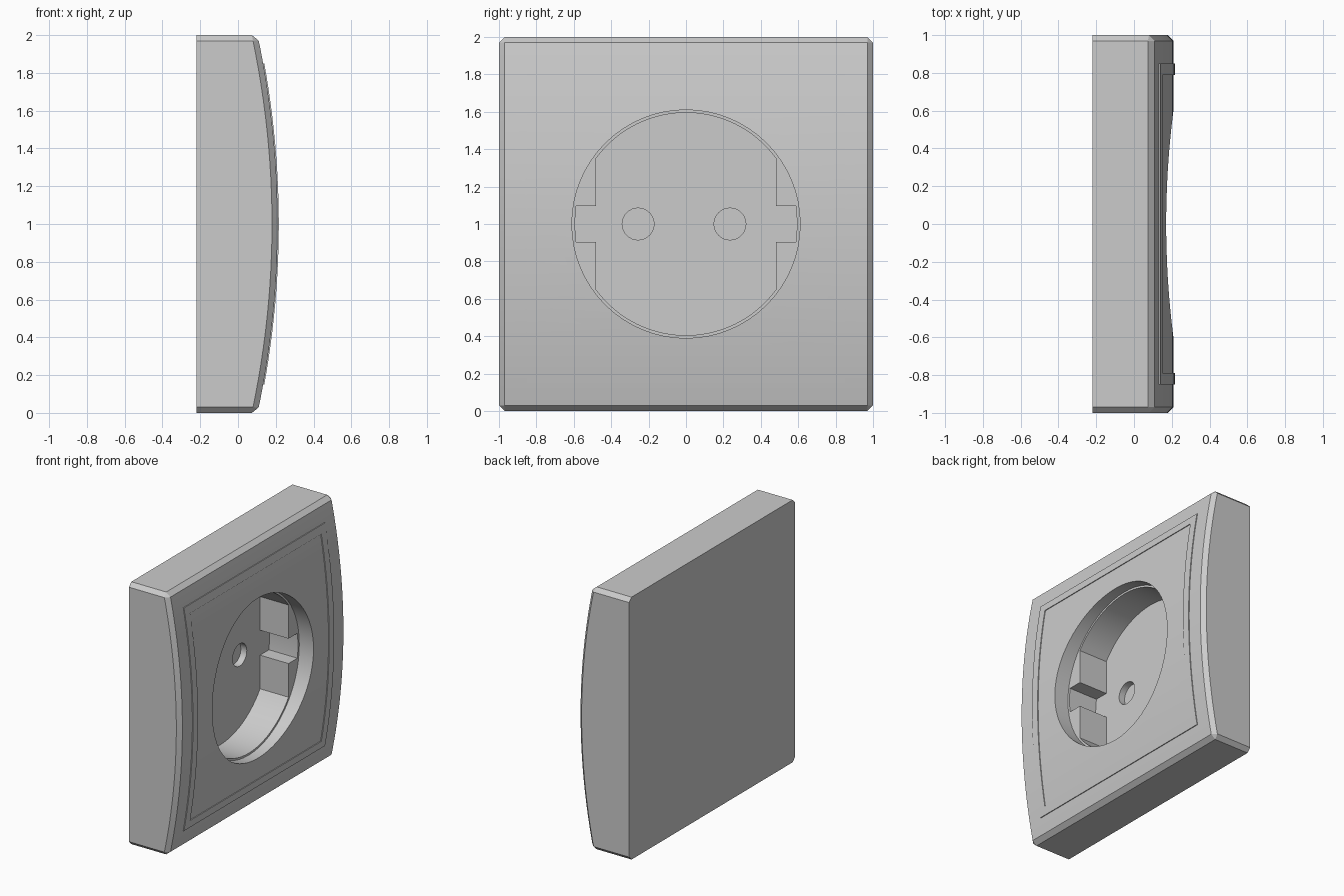
import bpy, bmesh, math
from mathutils import Vector

if "Cube" in bpy.data.objects:
    bpy.data.objects.remove(bpy.data.objects["Cube"])


def front_x(z, lift=0.0):
    """Bowed front surface: depth as a function of height."""
    return 0.21 - 0.1 * ((z - 1) / 0.97) ** 2 + lift


def prism(name, points, direction):
    """Extrude a closed loop of 3D points along a direction."""
    bm = bmesh.new()
    face = bm.faces.new([bm.verts.new(p) for p in points])
    new = bmesh.ops.extrude_face_region(bm, geom=[face])["geom"]
    bmesh.ops.translate(bm, vec=Vector(direction),
                        verts=[v for v in new if isinstance(v, bmesh.types.BMVert)])
    bmesh.ops.recalc_face_normals(bm, faces=bm.faces)
    mesh = bpy.data.meshes.new(name)
    bm.to_mesh(mesh)
    bm.free()
    obj = bpy.data.objects.new(name, mesh)
    bpy.context.collection.objects.link(obj)
    return obj


def bowed_slab(name, half_y, half_z, back, lift=0.0, steps=24):
    """Slab with a flat (or bowed, if back is None) rear and a bowed front."""
    zs = [1 - half_z + 2 * half_z * i / steps for i in range(steps + 1)]
    front = [(front_x(z, lift), -half_y, z) for z in zs]
    if back is None:
        rear = [(front_x(z, -0.02), -half_y, z) for z in reversed(zs)]
    else:
        rear = [(back, -half_y, zs[-1]), (back, -half_y, zs[0])]
    return prism(name, front + rear, (0, 2 * half_y, 0))


def disc(x, y, z, radius, sides):
    return [(x, y + radius * math.cos(2 * math.pi * i / sides),
             z + radius * math.sin(2 * math.pi * i / sides)) for i in range(sides)]


def cut(obj, cutter):
    cutter.hide_render = True
    mod = obj.modifiers.new("cut", 'BOOLEAN')
    mod.operation = 'DIFFERENCE'
    mod.solver = 'EXACT'
    mod.object = cutter
    bpy.context.view_layer.objects.active = obj
    bpy.ops.object.modifier_apply(modifier=mod.name)
    bpy.data.objects.remove(cutter)


def smooth(obj):
    bpy.ops.object.select_all(action='DESELECT')
    obj.select_set(True)
    bpy.context.view_layer.objects.active = obj
    bpy.ops.object.shade_smooth_by_angle(angle=math.radians(30))


BACK, FLOOR, LEDGE = -0.22, -0.15, 0.09

# Cover plate: bowed block, every sharp edge chamfered except around the back
plate = bowed_slab("cover_plate", 1.0, 1.0, BACK)
bm = bmesh.new()
bm.from_mesh(plate.data)
edges = [e for e in bm.edges if e.calc_face_angle(0) > math.radians(45)
         and not all(v.co.x < BACK + 0.001 for v in e.verts)]
bmesh.ops.bevel(bm, geom=edges, offset=0.03, offset_type='OFFSET', segments=1,
                profile=0.5, affect='EDGES')
bm.to_mesh(plate.data)
bm.free()

# Round recess down to the side ledges
cut(plate, prism("recess_cutter", disc(LEDGE, 0, 1, 0.61, 64), (0.4, 0, 0)))

# Plug well: circle with flat sides and a contact notch on each side
R, FLAT, NOTCH = 0.595, 0.48, 0.095
a0 = math.acos(FLAT / R)
n = 24
top = [(R * math.cos(a), R * math.sin(a))
       for a in (a0 + (math.pi - 2 * a0) * i / n for i in range(n + 1))]
notch_y = math.sqrt(R * R - NOTCH * NOTCH)
side = [(-FLAT, NOTCH), (-notch_y, NOTCH), (-R, 0), (-notch_y, -NOTCH), (-FLAT, -NOTCH)]
half = top + side
outline = half + [(-y, -z) for y, z in half]
cut(plate, prism("well_cutter", [(FLOOR, y, 1 + z) for y, z in outline], (0.3, 0, 0)))

# Pin holes
for y in (-0.256, 0.235):
    cut(plate, prism("pin_cutter", disc(-0.2, y, 1, 0.085, 32), (0.15, 0, 0)))
smooth(plate)

# Slightly raised square border on the front
border = bowed_slab("raised_border", 0.85, 0.85, None, lift=0.006)
inner = [(-0.1, y, 1 + z) for y, z in ((-0.79, -0.79), (0.79, -0.79), (0.79, 0.79), (-0.79, 0.79))]
cut(border, prism("border_cutter", inner, (0.6, 0, 0)))
smooth(border)
